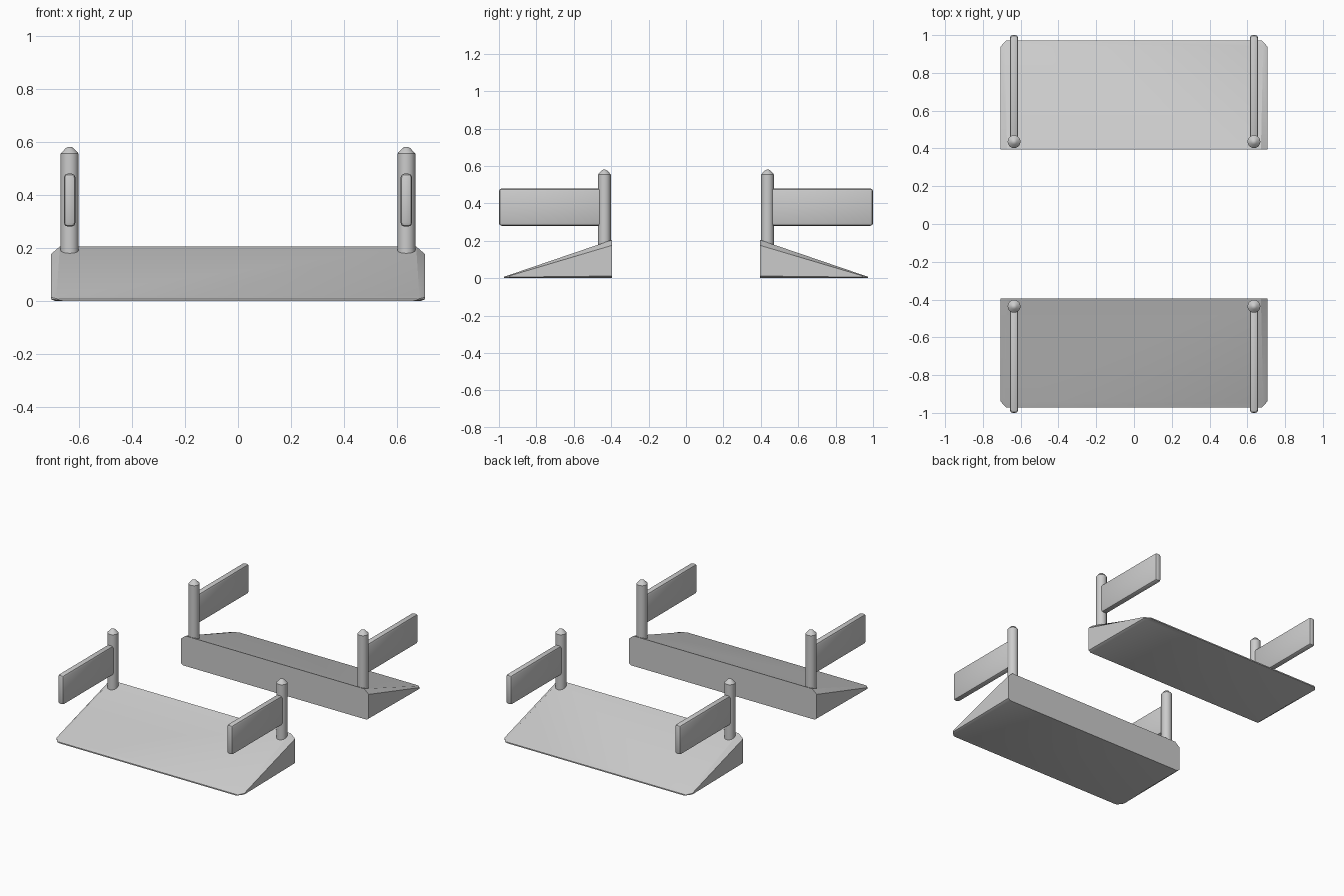
import bpy, bmesh
from math import radians, cos, sin, tau

if "Cube" in bpy.data.objects:
    bpy.data.objects.remove(bpy.data.objects["Cube"])


def make_object(name, bm, angle=30):
    bmesh.ops.recalc_face_normals(bm, faces=bm.faces)
    mesh = bpy.data.meshes.new(name)
    bm.to_mesh(mesh)
    bm.free()
    ob = bpy.data.objects.new(name, mesh)
    bpy.context.collection.objects.link(ob)
    bpy.ops.object.select_all(action='DESELECT')
    ob.select_set(True)
    bpy.context.view_layer.objects.active = ob
    bpy.ops.object.shade_smooth_by_angle(angle=radians(angle))
    return ob


def loft(bm, rings):
    # Bridge equal-length closed rings and cap both ends
    rows = [[bm.verts.new(p) for p in ring] for ring in rings]
    n = len(rows[0])
    for a, b in zip(rows, rows[1:]):
        for i in range(n):
            j = (i + 1) % n
            bm.faces.new((a[i], a[j], b[j], b[i]))
    bm.faces.new(rows[0])
    bm.faces.new(rows[-1])


def ramp(name, side):
    # y, half width, top half width, top z, shoulder z, lower edge z
    sections = [(0.395, 0.706, 0.672, 0.205, 0.176, 0.012),
                (0.940, 0.706, 0.684, 0.019, 0.014, 0.006),
                (0.972, 0.676, 0.670, 0.008, 0.006, 0.003)]
    rings = []
    for y, w, t, top, shoulder, low in sections:
        half = [(w - 0.016, 0.0), (w, low), (w, shoulder), (t, top)]
        outline = half + [(-x, z) for x, z in reversed(half)]
        rings.append([(x, side * y, z) for x, z in outline])
    bm = bmesh.new()
    loft(bm, rings)
    make_object(name, bm)


def post(name, x, y):
    profile = [(0.034, 0.15), (0.034, 0.555), (0.015, 0.576), (0.005, 0.581)]
    sides = 20
    bm = bmesh.new()
    loft(bm, [[(x + r * cos(tau * i / sides), y + r * sin(tau * i / sides), z)
               for i in range(sides)] for r, z in profile])
    make_object(name, bm)


def panel(name, x, side):
    # Thin rail board with softened edges, starting inside the post
    bm = bmesh.new()
    bmesh.ops.create_cube(bm, size=1)
    bmesh.ops.scale(bm, vec=(0.044, 0.56, 0.20), verts=bm.verts)
    bmesh.ops.translate(bm, vec=(x, side * 0.72, 0.38), verts=bm.verts)
    bmesh.ops.bevel(bm, geom=bm.edges[:], offset=0.015, segments=2,
                    profile=0.5, affect='EDGES')
    make_object(name, bm)


# Two ramps, each with a pair of posts and side rails
for end, side in (("front", -1), ("rear", 1)):
    ramp(f"{end}_ramp", side)
    for hand, x in (("left", -0.635), ("right", 0.635)):
        post(f"{end}_{hand}_post", x, side * 0.436)
        panel(f"{end}_{hand}_rail", x, side)
